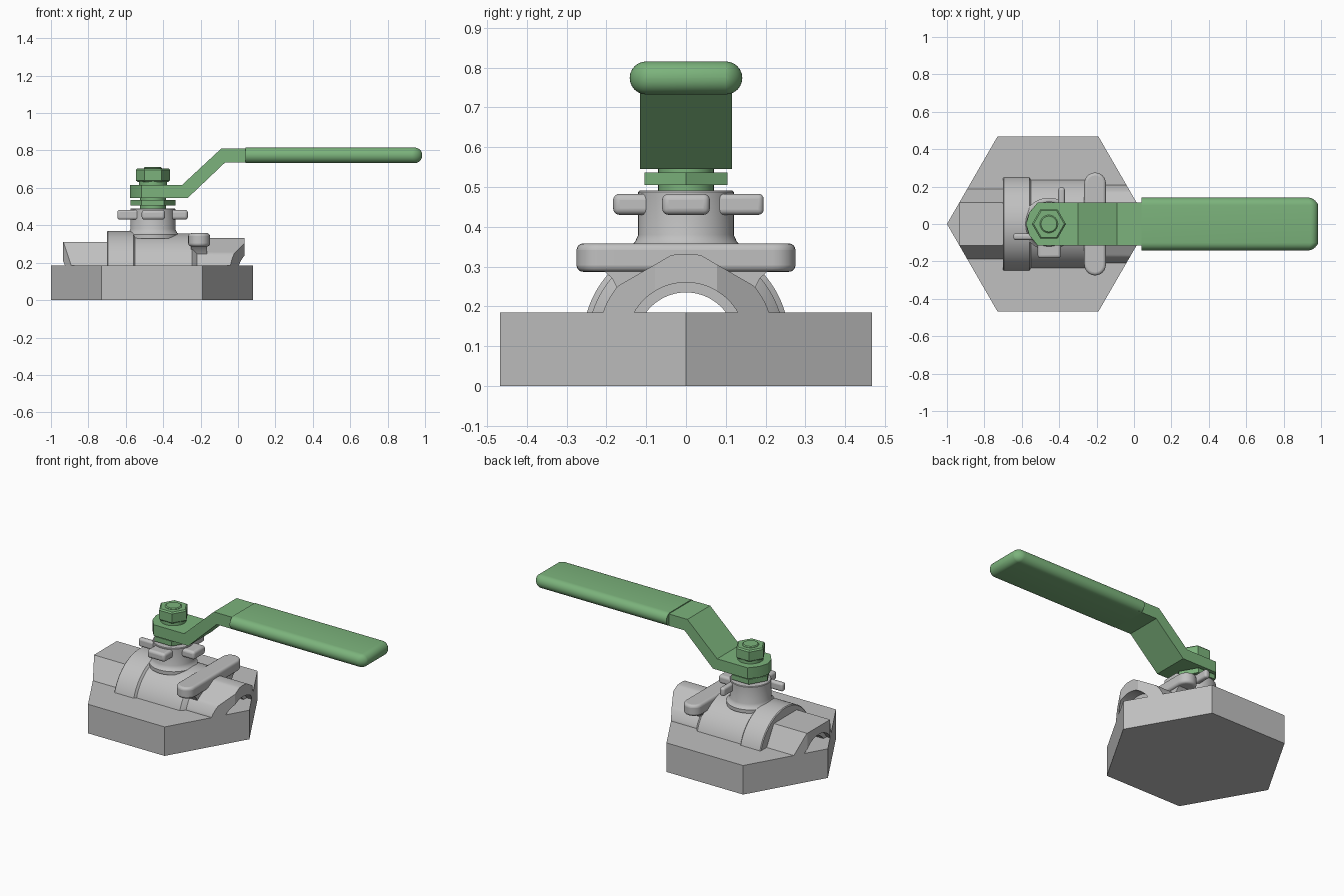
import bpy, bmesh, math
from math import sin, cos, pi, radians
from mathutils import Vector

cube = bpy.data.objects.get("Cube")
if cube:
    bpy.data.objects.remove(cube, do_unlink=True)


def material(name, rgb):
    m = bpy.data.materials.new(name)
    m.use_nodes = True
    m.diffuse_color = (*rgb, 1)
    m.node_tree.nodes["Principled BSDF"].inputs["Base Color"].default_value = (*rgb, 1)
    return m


GREY = material("cast_grey", (0.53, 0.53, 0.53))
GREEN = material("handle_green", (0.2, 0.45, 0.2))
STEM_X = -0.455   # stem axis
BORE_Z = 0.11     # height of the flow axis
BASE_X = -0.46    # centre of the hexagonal base


def activate(ob):
    bpy.ops.object.select_all(action='DESELECT')
    ob.select_set(True)
    bpy.context.view_layer.objects.active = ob


def smooth(ob):
    activate(ob)
    bpy.ops.object.shade_smooth_by_angle(angle=radians(30))


def finish(name, bm, mat):
    bmesh.ops.recalc_face_normals(bm, faces=bm.faces)
    me = bpy.data.meshes.new(name)
    bm.to_mesh(me)
    bm.free()
    me.materials.append(mat)
    ob = bpy.data.objects.new(name, me)
    bpy.context.collection.objects.link(ob)
    smooth(ob)
    return ob


def loft(name, rings, mat):
    """Skin a list of equally long point rings and cap both ends."""
    bm = bmesh.new()
    rows = [[bm.verts.new(p) for p in ring] for ring in rings]
    n = len(rows[0])
    for a, b in zip(rows, rows[1:]):
        for i in range(n):
            j = (i + 1) % n
            bm.faces.new((a[i], a[j], b[j], b[i]))
    bm.faces.new(rows[0])
    bm.faces.new(rows[-1])
    return finish(name, bm, mat)


def upright(name, profile, sides, mat, x=STEM_X):
    """Turned or prismatic part on a vertical axis; profile is (radius, z)."""
    turn = [2 * pi * i / sides for i in range(sides)]
    return loft(name, [[(x + r * cos(t), r * sin(t), z) for t in turn] for r, z in profile], mat)


def along_x(name, stations, mat, sides=144):
    """Part on the flow axis; each station is (x, radius at angle)."""
    turn = [2 * pi * i / sides for i in range(sides)]
    return loft(name, [[(x, f(t) * cos(t), BORE_Z + f(t) * sin(t)) for t in turn]
                       for x, f in stations], mat)


def prism(name, outline, depth, mat, bevel=0.0):
    """Extrude a 3D outline along a vector, with optional rounded edges."""
    d = Vector(depth)
    ob = loft(name, [outline, [Vector(p) + d for p in outline]], mat)
    if bevel:
        m = ob.modifiers.new("round", 'BEVEL')
        m.width, m.segments, m.limit_method = bevel, 4, 'ANGLE'
        activate(ob)
        bpy.ops.object.modifier_apply(modifier=m.name)
        smooth(ob)
    return ob


def block(name, x, y, z, mat, bevel):
    outline = [(x[0], y[0], z[0]), (x[1], y[0], z[0]), (x[1], y[1], z[0]), (x[0], y[1], z[0])]
    return prism(name, outline, (0, 0, z[1] - z[0]), mat, bevel)


def boolean(ob, cutter, mode):
    m = ob.modifiers.new("cut", 'BOOLEAN')
    m.object, m.operation, m.solver = cutter, mode, 'EXACT'
    activate(ob)
    bpy.ops.object.modifier_apply(modifier=m.name)
    bpy.data.objects.remove(cutter, do_unlink=True)
    smooth(ob)


def circle(r):
    return lambda t: r


def hexagon(apothem, first_flat, limit=1.0):
    """Radius of a hexagon at an angle, with corners turned down to a limit."""
    def radius(t):
        off = (t - first_flat + pi / 6) % (pi / 3) - pi / 6
        return min(limit, apothem / cos(off))
    return radius


# Hexagonal base
upright("base", [(0.54, 0), (0.54, 0.185)], 6, GREY, BASE_X)

# Valve body: flat-topped hex end, barrel, corner-up hex end
left_hex = hexagon(0.2, pi / 2)
right_hex = hexagon(0.208, pi / 3, 0.222)
body = along_x("valve_body", [
    (-0.935, left_hex), (-0.7, left_hex), (-0.7, circle(0.255)), (-0.695, circle(0.26)),
    (-0.56, circle(0.26)), (-0.55, circle(0.247)), (-0.245, circle(0.247)),
    (-0.235, circle(0.238)), (-0.22, right_hex), (0.035, right_hex)], GREY)
bore = along_x("bore_cutter", [
    (-1.1, circle(0.15)), (-0.9, circle(0.15)), (-0.9, circle(0.125)),
    (-0.03, circle(0.125)), (-0.03, circle(0.15)), (0.2, circle(0.15))], GREY)
boolean(body, bore, 'DIFFERENCE')
trim = upright("trim_cutter", [(0.54, 0.184), (0.54, 0.8)], 6, GREY, BASE_X)
boolean(body, trim, 'INTERSECT')

# Cross lug with rounded ends, on a short web
lug_x, lug_r, lug_y = -0.208, 0.058, 0.217
outline = [(lug_x + lug_r * cos(pi * i / 12), s * lug_y + lug_r * sin(pi * i / 12), 0.287)
           for s, span in ((1, range(13)), (-1, range(12, 25))) for i in span]
prism("cross_lug", outline, (0, 0, 0.071), GREY, 0.016)
web = [(-0.25, s * y, z) for s, y, z in
       ((-1, 0.17, 0.24), (1, 0.17, 0.24), (1, 0.185, 0.27), (1, 0.21, 0.292),
        (-1, 0.21, 0.292), (-1, 0.185, 0.27))]
prism("lug_web", web, (0.085, 0, 0), GREY)

# Stem collar with its stop tabs
upright("collar", [(0.14, 0.33), (0.14, 0.352), (0.128, 0.362), (0.12, 0.38),
                   (0.12, 0.487), (0.117, 0.491)], 48, GREY)
block("right_stop_tab", (STEM_X, -0.268), (-0.06, 0.06), (0.43, 0.483), GREY, 0.016)
block("front_stop_tab", (-0.515, -0.39), (-0.183, 0), (0.43, 0.483), GREY, 0.016)
block("left_stop_tab", (-0.645, STEM_X), (-0.085, -0.05), (0.43, 0.483), GREY, 0.013)
block("back_stop_tab", (-0.405, -0.37), (0, 0.195), (0.43, 0.483), GREY, 0.013)

# Stem, lock nut and top nut
upright("stem", [(0.07, 0.47), (0.07, 0.56)], 32, GREEN)
upright("lock_nut", [(0.12, 0.505), (0.12, 0.536)], 6, GREEN)
upright("nut_washer", [(0.075, 0.61), (0.075, 0.637)], 32, GREEN)
upright("top_nut", [(0.082, 0.632), (0.091, 0.64), (0.091, 0.697), (0.082, 0.705)], 6, GREEN)
upright("stem_tip", [(0.048, 0.69), (0.048, 0.707), (0.042, 0.712)], 24, GREEN)

# Bent lever plate with a tapered nose
lever = prism("lever", [(x, -0.115, z) for x, z in (
    (-0.58, 0.615), (-0.58, 0.545), (-0.27, 0.545), (-0.07, 0.735),
    (0.06, 0.735), (0.06, 0.81), (-0.09, 0.81), (-0.3, 0.615))], (0, 0.23, 0), GREEN)
nose = [(-0.515, -0.2, 0.5), (0.1, -0.2, 0.5), (0.1, 0.2, 0.5), (-0.515, 0.2, 0.5),
        (-0.515, 0.115, 0.5), (-0.56, 0.06, 0.5), (-0.577, 0, 0.5),
        (-0.56, -0.06, 0.5), (-0.515, -0.115, 0.5)]
boolean(lever, prism("nose_cutter", nose, (0, 0, 0.5), GREEN), 'INTERSECT')


# Grip sleeve: pill section closing to a rounded, slightly bowed end
def pill(x, inset, bow):
    r, ring = 0.0415 - inset, []
    for i in range(26):
        side, t = (1, -pi / 2 + pi * i / 12) if i < 13 else (-1, pi / 2 + pi * (i - 13) / 12)
        y = side * 0.1 + r * cos(t)
        ring.append((x - bow * (y / 0.14) ** 2, y, 0.774 + r * sin(t)))
    return ring


sections = [pill(0.04, 0, 0)]
for k in range(9):
    a = k * pi / 16
    sections.append(pill(0.96 + 0.04 * sin(a), 0.04 * (1 - cos(a)), 0.03))
loft("grip", sections, GREEN)
